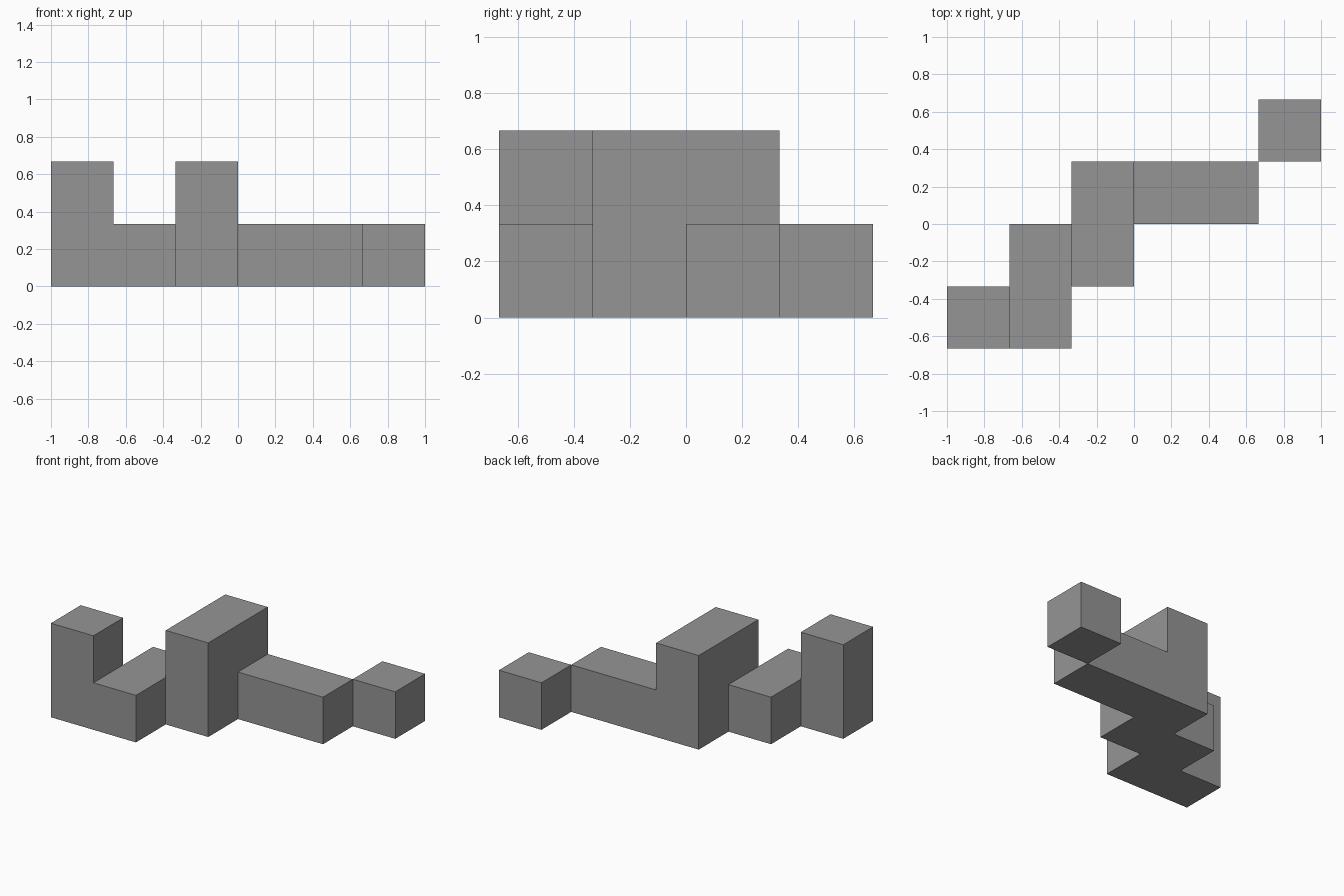
import bpy, bmesh
from mathutils import Vector

if "Cube" in bpy.data.objects:
    bpy.data.objects.remove(bpy.data.objects["Cube"])

U = 1 / 3  # edge of one block

grey = bpy.data.materials.new("mid_grey")
grey.diffuse_color = (0.3, 0.3, 0.3, 1)
grey.use_nodes = True
grey.node_tree.nodes["Principled BSDF"].inputs["Base Color"].default_value = grey.diffuse_color


def block_run(name, cells):
    """Build the outer skin of joined grid blocks, with no hidden inner faces."""
    bm = bmesh.new()
    filled = set(cells)
    for cell in cells:
        for axis in range(3):
            for sign in (-1, 1):
                step = [0, 0, 0]
                step[axis] = sign
                if tuple(c + s for c, s in zip(cell, step)) in filled:
                    continue
                # square on this side of the block, wound to face outwards
                n, u = Vector(step), Vector((0, 0, 0))
                u[(axis + 1) % 3] = 1
                v = n.cross(u)
                mid = Vector(cell) + Vector((0.5, 0.5, 0.5)) + n / 2
                corners = [mid + (a * u + b * v) / 2
                           for a, b in ((-1, -1), (1, -1), (1, 1), (-1, 1))]
                bm.faces.new([bm.verts.new((p - Vector((3, 2, 0))) * U) for p in corners])
    bmesh.ops.remove_doubles(bm, verts=bm.verts, dist=1e-4)
    bmesh.ops.dissolve_limit(bm, angle_limit=0.01, verts=bm.verts, edges=bm.edges)
    mesh = bpy.data.meshes.new(name)
    bm.to_mesh(mesh)
    bm.free()
    mesh.materials.append(grey)
    bpy.context.collection.objects.link(bpy.data.objects.new(name, mesh))


# Stepped body: columns as (x, y, height) in blocks
columns = [(0, 0, 2), (1, 0, 1), (1, 1, 1), (2, 1, 2), (2, 2, 2), (3, 2, 1), (4, 2, 1)]
block_run("stepped_body", [(x, y, z) for x, y, h in columns for z in range(h)])

# End cube, touching the body only along one upright edge
block_run("end_cube", [(5, 3, 0)])
